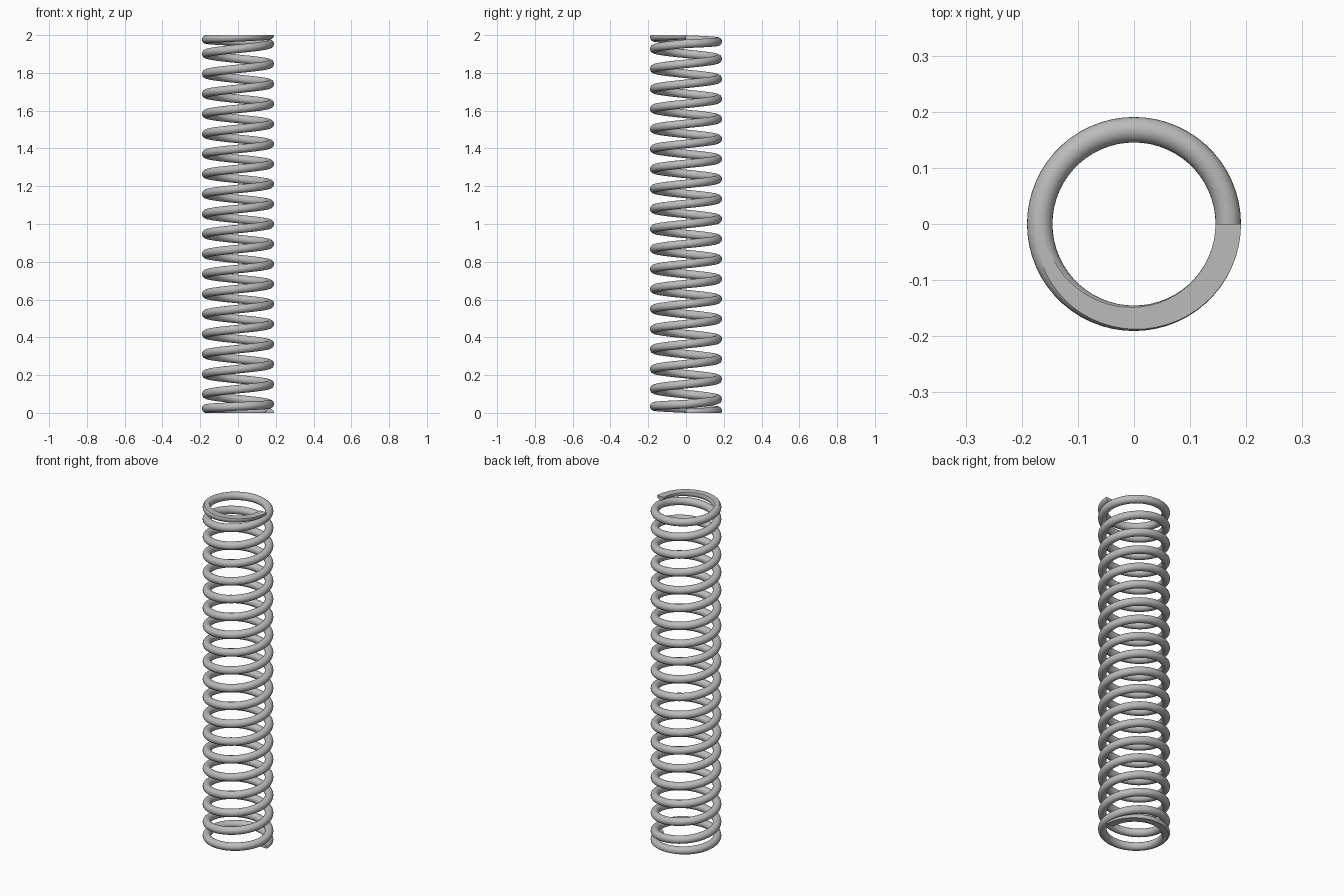
import bpy, bmesh, math
from mathutils import Vector

cube = bpy.data.objects.get("Cube")
if cube:
    bpy.data.objects.remove(cube, do_unlink=True)

HEIGHT = 2.0
COIL_R, WIRE_R = 0.168, 0.0227
TURNS, STEPS, SIDES = 20, 60, 24
END_PITCH = 0.046                                   # closed end coils
PITCH = (HEIGHT - 2 * END_PITCH) / (TURNS - 2)      # open coils


def wire_height(t):
    """Height of the wire centre after t turns."""
    open_turns = min(max(t - 1, 0), TURNS - 2)
    return END_PITCH * (t - open_turns) + PITCH * open_turns


# Steel shared by the whole spring
steel = bpy.data.materials.new("steel_grey")
steel.use_nodes = True
colour = (0.5, 0.5, 0.5, 1)
steel.diffuse_color = colour
steel.node_tree.nodes["Principled BSDF"].inputs["Base Color"].default_value = colour

# Round wire swept along the helix
bm = bmesh.new()
rings = []
for i in range(TURNS * STEPS + 1):
    t = i / STEPS
    a = math.tau * t
    ring = []
    for j in range(SIDES):
        b = math.tau * j / SIDES
        r = COIL_R + WIRE_R * math.cos(b)
        z = wire_height(t) + WIRE_R * math.sin(b)
        ring.append(bm.verts.new((r * math.cos(a), r * math.sin(a), z)))
    rings.append(ring)
for r0, r1 in zip(rings, rings[1:]):
    for j in range(SIDES):
        k = (j + 1) % SIDES
        bm.faces.new((r0[j], r1[j], r1[k], r0[k]))
bm.faces.new(rings[0])
bm.faces.new(rings[-1])

# Both ends ground flat
for z, direction in ((0, -1), (HEIGHT, 1)):
    geom = bm.verts[:] + bm.edges[:] + bm.faces[:]
    bmesh.ops.bisect_plane(bm, geom=geom, dist=1e-6, plane_co=Vector((0, 0, z)),
                           plane_no=Vector((0, 0, direction)), clear_outer=True)
    rim = [e for e in bm.edges if e.is_boundary]
    bmesh.ops.edgeloop_fill(bm, edges=rim)
bmesh.ops.triangulate(bm, faces=[f for f in bm.faces if len(f.verts) > 4])
bmesh.ops.recalc_face_normals(bm, faces=bm.faces[:])

mesh = bpy.data.meshes.new("coil_spring")
bm.to_mesh(mesh)
bm.free()
mesh.materials.append(steel)
spring = bpy.data.objects.new("coil_spring", mesh)
bpy.context.collection.objects.link(spring)

# Smooth wire, crisp ground edges
bpy.ops.object.select_all(action='DESELECT')
spring.select_set(True)
bpy.context.view_layer.objects.active = spring
bpy.ops.object.shade_smooth_by_angle(angle=math.radians(20))
